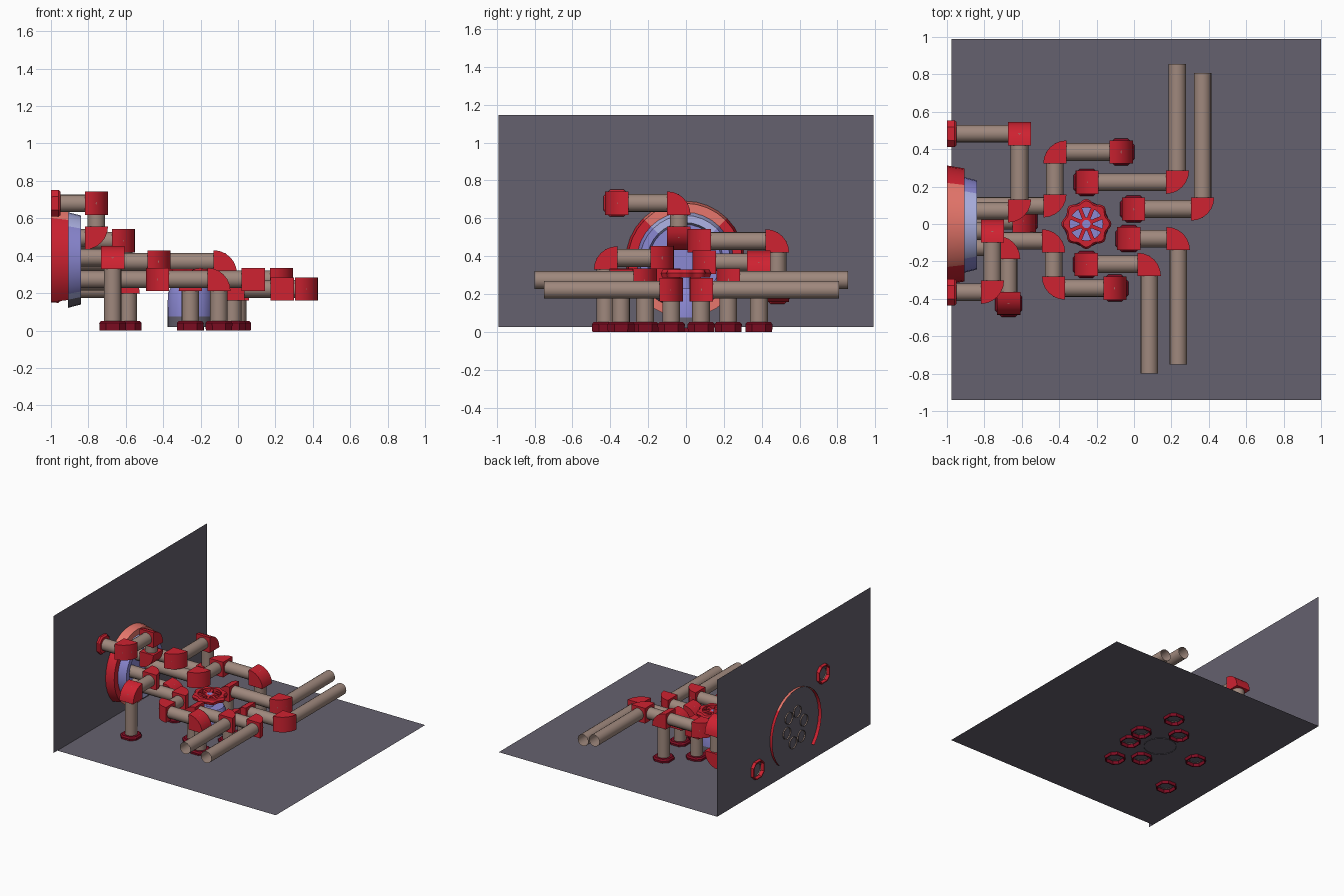
import bpy, bmesh, math
from mathutils import Vector as V

if "Cube" in bpy.data.objects:
    bpy.data.objects.remove(bpy.data.objects["Cube"])


def mat(name, hexcol):
    rgb = [int(hexcol[i:i + 2], 16) / 255 for i in (0, 2, 4)]
    m = bpy.data.materials.new(name)
    m.diffuse_color = [((c + .055) / 1.055) ** 2.4 if c > .04 else c / 12.92 for c in rgb] + [1]
    m.use_nodes = True
    m.node_tree.nodes["Principled BSDF"].inputs["Base Color"].default_value = m.diffuse_color
    return m


GREY = mat("slate_grey", "65616E")
PIPE = mat("pipe_tan", "9F887D")
RED = mat("red", "CF2231")
WINE = mat("wine_red", "7E0C22")
SALMON = mat("salmon", "E8776C")
PURPLE = mat("purple", "8B88D2")
LAVENDER = mat("lavender", "AFB4E6")


def finish(name, bm, mats, angle=35):
    bmesh.ops.recalc_face_normals(bm, faces=bm.faces)
    me = bpy.data.meshes.new(name)
    bm.to_mesh(me)
    bm.free()
    for m in mats:
        me.materials.append(m)
    ob = bpy.data.objects.new(name, me)
    bpy.context.collection.objects.link(ob)
    bpy.ops.object.select_all(action='DESELECT')
    ob.select_set(True)
    bpy.context.view_layer.objects.active = ob
    bpy.ops.object.shade_smooth_by_angle(angle=math.radians(angle))
    return ob


def circle(n):
    return [(math.cos(2 * math.pi * i / n), math.sin(2 * math.pi * i / n)) for i in range(n)]


OCT = [(1, -.5), (1, .5), (.5, 1), (-.5, 1), (-1, .5), (-1, -.5), (-.5, -1), (.5, -1)]


def loft(bm, origin, axis, section, profile, cap_end=False):
    """Sweep a section through (distance, scale) steps along an axis."""
    o, w = V(origin), V(axis).normalized()
    u = V((0, 1, 0)) if abs(w.y) < .9 else V((1, 0, 0))
    v = w.cross(u)
    rings = [[bm.verts.new(o + w * d + (u * a + v * b) * s) for a, b in section] for d, s in profile]
    n = len(section)
    for r0, r1 in zip(rings, rings[1:]):
        for i in range(n):
            bm.faces.new((r0[i], r0[(i + 1) % n], r1[(i + 1) % n], r1[i]))
    if cap_end:
        bm.faces.new(rings[-1])


H, R = .062, .047   # elbow half width, pipe radius


def elbow(bm, p, a, b):
    """Quarter-disc block joining directions a and b."""
    c, w = p + (a + b) * H, a.cross(b) * H
    pts = [c]
    for k in range(7):
        t = math.pi / 2 * k / 6
        pts.append(c - (a * math.cos(t) + b * math.sin(t)) * 2 * H)
    lo = [bm.verts.new(q - w) for q in pts]
    hi = [bm.verts.new(q + w) for q in pts]
    bm.faces.new(lo)
    bm.faces.new(hi[::-1])
    for i in range(len(pts)):
        j = (i + 1) % len(pts)
        bm.faces.new((lo[i], lo[j], hi[j], hi[i]))


def flange(name, p, axis, m):
    """Chamfered square collar, hollow at the back."""
    bm = bmesh.new()
    loft(bm, p, axis, OCT, [(.025, .058), (0, .062), (0, .07), (.04, .072), (.052, .062)], True)
    finish(name, bm, [m], 20)


def chain(name, pts):
    pts = [V(p) for p in pts]
    pipes, joints = bmesh.new(), bmesh.new()
    for a, b in zip(pts, pts[1:]):
        loft(pipes, a, b - a, circle(16), [(0, R), ((b - a).length, R)])
    for a, p, b in zip(pts, pts[1:], pts[2:]):
        elbow(joints, p, (a - p).normalized(), (b - p).normalized())
    finish(name + "_pipe", pipes, [PIPE])
    finish(name + "_elbows", joints, [RED])
    # floor and wall collars at the ends
    for p in (pts[0], pts[-1]):
        if p.z < .05:
            flange(name + "_floor_flange", (p.x, p.y, 0), (0, 0, 1), WINE)
        elif p.x < -.95 and abs(p.y) > .2:
            flange(name + "_wall_flange", (-1, p.y, p.z), (1, 0, 0), RED)


# floor and wall sheets
def sheet(name, corners):
    bm = bmesh.new()
    bm.faces.new([bm.verts.new(c) for c in corners])
    finish(name, bm, [GREY])


sheet("floor", [(-.975, -.94, .025), (1, -.94, .025), (1, .99, .025), (-.975, .99, .025)])
sheet("wall", [(-.975, -.99, .025), (-.975, .99, .025), (-.975, .99, 1.145), (-.975, -.99, 1.145)])

# pipe runs from the wall port
W, F = -.985, .02
chain("high_loop", [(W, -.365, .68), (-.757, -.365, .68), (-.757, -.038, .68), (-.757, -.038, .495), (W, -.038, .495)])
chain("side_loop", [(W, .483, .22), (-.612, .483, .22), (-.612, .483, .48), (-.612, .07, .48), (W, .07, .48)])
chain("front_drop", [(W, -.125, .39), (-.67, -.125, .39), (-.67, -.425, .39), (-.67, -.425, F)])
chain("back_run", [(W, .097, .367), (-.423, .097, .367), (-.423, .385, .367), (-.068, .385, .367), (-.068, .385, F)])
chain("front_run", [(W, -.09, .273), (-.43, -.09, .273), (-.43, -.343, .273), (-.102, -.343, .273), (-.102, -.343, F)])
chain("low_drop", [(W, .017, .26), (-.587, .017, .26), (-.587, .017, F)])

# long pipes rising from the floor
for nm, x0, y, x1, ye, z in (("outlet_a", -.252, .223, .232, .855, .273), ("outlet_b", -.255, -.216, .082, -.8, .273),
                             ("outlet_c", -.028, -.078, .237, -.75, .222), ("outlet_d", -.002, .08, .367, .808, .222)):
    chain(nm, [(x0, y, F), (x0, y, z), (x1, y, z), (x1, ye, z)])

# round wall port: red and salmon outer ring, purple inner ring
PC = V((-1, -.005, .377))


def paint_vertical(bm, limit):
    """Second colour on the sectors facing up or down."""
    for f in bm.faces:
        d = f.calc_center_median() - PC
        f.material_index = int(abs(d.z) > limit * abs(d.y))


bm = bmesh.new()
loft(bm, PC, (1, 0, 0), circle(32), [(0, .318), (.095, .302), (.095, .25)])
paint_vertical(bm, .9)
# underside of the ring is left open
bmesh.ops.delete(bm, geom=[f for f in bm.faces if f.calc_center_median().z < .14
                           and f.calc_center_median().x < -.92], context='FACES')
finish("port_outer_ring", bm, [RED, SALMON])
bm = bmesh.new()
loft(bm, PC, (1, 0, 0), circle(32), [(.09, .256), (.16, .238), (.16, .2), (.12, .19)], True)
paint_vertical(bm, .9)
for f in bm.faces:
    c = f.calc_center_median()
    if len(f.verts) > 4:
        f.material_index = 0
    elif c.z < .165 and c.x < -.845:
        f.material_index = 2
finish("port_inner_ring", bm, [PURPLE, LAVENDER, GREY])

# valve body on the floor, grey at the foot
VX = -.255
bm = bmesh.new()
loft(bm, (VX, 0, 0), (0, 0, 1), circle(20), [(.02, .122), (.075, .122), (.2, .12), (.23, .105), (.23, .03), (.325, .022)], True)
for f in bm.faces:
    z = f.calc_center_median().z
    f.material_index = 1 if z < .07 else 0
finish("valve_body", bm, [PURPLE, GREY])

# scalloped handwheel with eight spokes
bm = bmesh.new()
N = 64
lobes = [((1 + .07 * math.cos(8 * t)) * math.cos(t), (1 + .07 * math.cos(8 * t)) * math.sin(t))
         for t in (2 * math.pi * i / N for i in range(N))]
rim = []
for d, s, sec in ((.288, .118, lobes), (.31, .125, lobes), (.328, .115, lobes),
                  (.328, .088, circle(N)), (.288, .088, circle(N))):
    rim.append([bm.verts.new((VX + a * s, b * s, d)) for a, b in sec])
for r0, r1 in zip(rim, rim[1:] + rim[:1]):
    for i in range(N):
        bm.faces.new((r0[i], r0[(i + 1) % N], r1[(i + 1) % N], r1[i]))
for k in range(8):
    t = 2 * math.pi * (k + .5) / 8
    d = V((math.cos(t), math.sin(t), 0))
    loft(bm, V((VX, 0, .31)) + d * .02, d, [(1, 1), (-1, 1), (-1, -1), (1, -1)], [(0, .011), (.075, .011)])
loft(bm, (VX, 0, .295), (0, 0, 1), circle(16), [(0, .036), (.026, .036), (.03, .02)])
finish("handwheel", bm, [RED])
